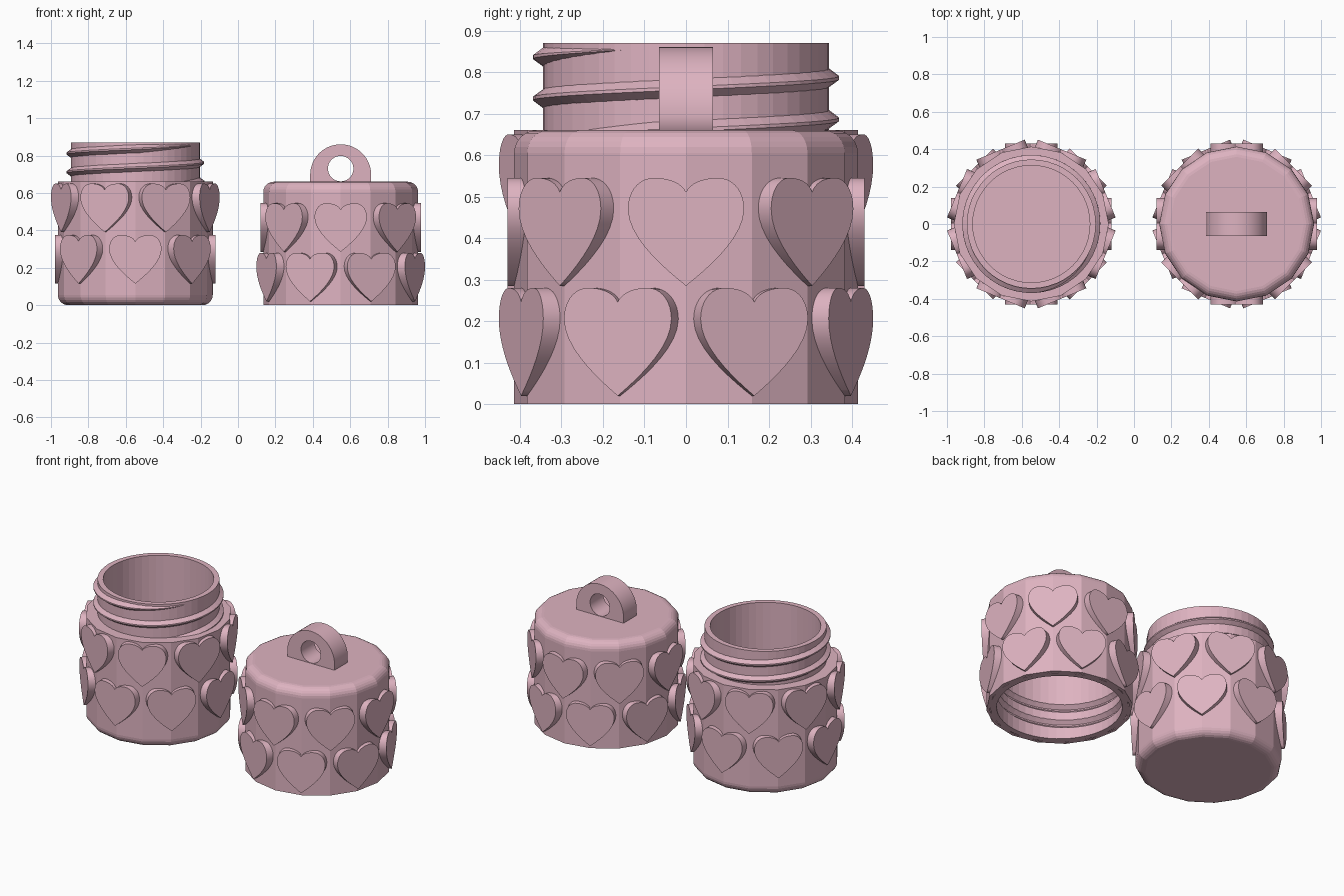
import bpy, bmesh
from math import pi, sin, cos, radians
from mathutils import Matrix, Vector
from mathutils.geometry import interpolate_bezier

cube = bpy.data.objects.get("Cube")
if cube:
    bpy.data.objects.remove(cube, do_unlink=True)

JAR_X, LID_X = -0.549, 0.549
SIDES, FINE = 16, 48

pink = bpy.data.materials.new("dusty_pink")
pink.use_nodes = True
color = (0.73, 0.45, 0.53, 1)
pink.diffuse_color = color
pink.node_tree.nodes["Principled BSDF"].inputs["Base Color"].default_value = color


def add_object(name, mesh, matrix):
    mesh.materials.clear()
    mesh.materials.append(pink)
    obj = bpy.data.objects.new(name, mesh)
    bpy.context.collection.objects.link(obj)
    obj.matrix_world = matrix
    return obj


def finish(name, bm, x):
    bmesh.ops.remove_doubles(bm, verts=bm.verts, dist=1e-5)
    bmesh.ops.recalc_face_normals(bm, faces=bm.faces)
    mesh = bpy.data.meshes.new(name)
    bm.to_mesh(mesh)
    bm.free()
    return add_object(name, mesh, Matrix.Translation((x, 0, 0)))


def lathe(name, profile, sides, x):
    """Turn a (radius, height) profile about a vertical axis."""
    bm = bmesh.new()
    verts = [bm.verts.new((r, 0, z)) for r, z in profile]
    edges = [bm.edges.new(pair) for pair in zip(verts, verts[1:])]
    bmesh.ops.spin(bm, geom=verts + edges, cent=(0, 0, 0), axis=(0, 0, 1),
                   angle=2 * pi, steps=sides)
    return finish(name, bm, x)


def thread(name, x, r_in, r_out, start, end, z_start, pitch, half, taper):
    """Helical ridge with a pointed section and tapered ends."""
    bm = bmesh.new()
    steps = int((end - start) / 7.5)
    rings = []
    for i in range(steps + 1):
        turn = (end - start) * i / steps
        a = radians(start + turn)
        z = z_start + pitch * turn / 360
        k = max(0.03, min(1, turn / taper, (end - start - turn) / taper))
        tip = r_in + (r_out - r_in) * k
        section = [(r_in, -half * k), (tip, -0.004 * k), (tip, 0.004 * k), (r_in, half * k)]
        rings.append([bm.verts.new((r * cos(a), r * sin(a), z + h)) for r, h in section])
    for a, b in zip(rings, rings[1:]):
        for j in range(4):
            n = (j + 1) % 4
            bm.faces.new((a[j], a[n], b[n], b[j]))
    bm.faces.new(rings[0])
    bm.faces.new(rings[-1][::-1])
    return finish(name, bm, x)


def plate_mesh(name, outlines, depth):
    """Extruded flat shape; an inner outline becomes a hole."""
    curve = bpy.data.curves.new(name, "CURVE")
    curve.dimensions = "2D"
    curve.fill_mode = "BOTH"
    curve.extrude = depth / 2
    for points in outlines:
        spline = curve.splines.new("POLY")
        spline.points.add(len(points) - 1)
        for p, (u, v) in zip(spline.points, points):
            p.co = (u, v, 0, 1)
        spline.use_cyclic_u = True
    temp = bpy.data.objects.new(name, curve)
    bpy.context.collection.objects.link(temp)
    bpy.context.view_layer.update()
    deps = bpy.context.evaluated_depsgraph_get()
    mesh = bpy.data.meshes.new_from_object(temp.evaluated_get(deps))
    bpy.data.objects.remove(temp, do_unlink=True)
    bpy.data.curves.remove(curve)
    return mesh


def arc(cx, cy, r, a0, a1, n):
    angles = [radians(a0 + (a1 - a0) * i / n) for i in range(n + 1)]
    return [(cx + r * cos(a), cy + r * sin(a)) for a in angles]


# Jar: faceted body with a rounded foot, round neck and inner cup
R, TOP, ROUND = 0.414, 0.66, 0.055
foot = arc(R - ROUND, ROUND, ROUND, -90, 0, 6)
lathe("jar_body", [(0, 0)] + foot + [(R, TOP), (0.33, TOP)], SIDES, JAR_X)
lathe("jar_neck", [(0.335, 0.6), (0.345, 0.6), (0.345, 0.87), (0.313, 0.87),
                   (0.313, 0.06), (0, 0.06)], FINE, JAR_X)
thread("jar_thread", JAR_X, 0.338, 0.369, -450, 350, 0.636, 0.1, 0.027, 75)

# Lid: faceted shell with a rounded crown, and a threaded liner
crown = arc(R - ROUND, TOP - ROUND, ROUND, 0, 90, 6)
lathe("lid_shell", [(0.395, 0), (R, 0)] + crown + [(0, TOP)], SIDES, LID_X)
liner = lathe("lid_liner", [(0, 0.58), (0.355, 0.58), (0.355, 0), (0.39, 0),
                            (0.39, 0.61), (0, 0.61)], FINE, LID_X)
cutter = thread("groove_cutter", LID_X, 0.345, 0.378, 4, 724, 0.035, 0.1, 0.034, 60)
cutter.hide_render = True
cut = liner.modifiers.new("groove", "BOOLEAN")
cut.operation = "DIFFERENCE"
cut.solver = "EXACT"
cut.object = cutter
bpy.context.view_layer.objects.active = liner
bpy.ops.object.modifier_apply(modifier=cut.name)
bpy.data.objects.remove(cutter, do_unlink=True)

# Hanging loop on the lid: arch with a round eye
stand = Matrix.Rotation(pi / 2, 4, "X")
arch = arc(0, 0.697, 0.163, 0, 180, 32) + [(-0.163, 0.64), (0.163, 0.64)]
eye = arc(0, 0.73, 0.068, 0, 350, 35)
add_object("lid_loop", plate_mesh("lid_loop", [arch, eye], 0.13),
           Matrix.Translation((LID_X, 0, 0)) @ stand)

# Raised heart outline: right half from tip to notch, then mirrored
knots = [((0, 0), (0.05, 0.04), (0.14, 0.115), (0.14, 0.185)),
         ((0.14, 0.185), (0.14, 0.23), (0.112, 0.26), (0.078, 0.26)),
         ((0.078, 0.26), (0.043, 0.26), (0.012, 0.25), (0, 0.226))]
half = []
for knot in knots:
    half += [(p.x, p.y) for p in interpolate_bezier(*[Vector(k) for k in knot], 10)][:-1]
half.append((0, 0.226))
outline = half + [(-u, v) for u, v in half[-2:0:-1]]
FRONT, BACK = 0.43, 0.378
heart = plate_mesh("heart", [outline], FRONT - BACK)

# Two staggered rows of eight hearts around each part
rows = [("jar_lower", JAR_X, 0.115, 0), ("jar_upper", JAR_X, 0.39, 0.5),
        ("lid_lower", LID_X, 0.02, 0.5), ("lid_upper", LID_X, 0.285, 0)]
for name, x, z, shift in rows:
    for i in range(8):
        place = (Matrix.Translation((x, 0, z))
                 @ Matrix.Rotation((i + shift) * pi / 4, 4, "Z")
                 @ Matrix.Translation((0, -(FRONT + BACK) / 2, 0)) @ stand)
        add_object(f"{name}_heart_{i + 1}", heart, place)
